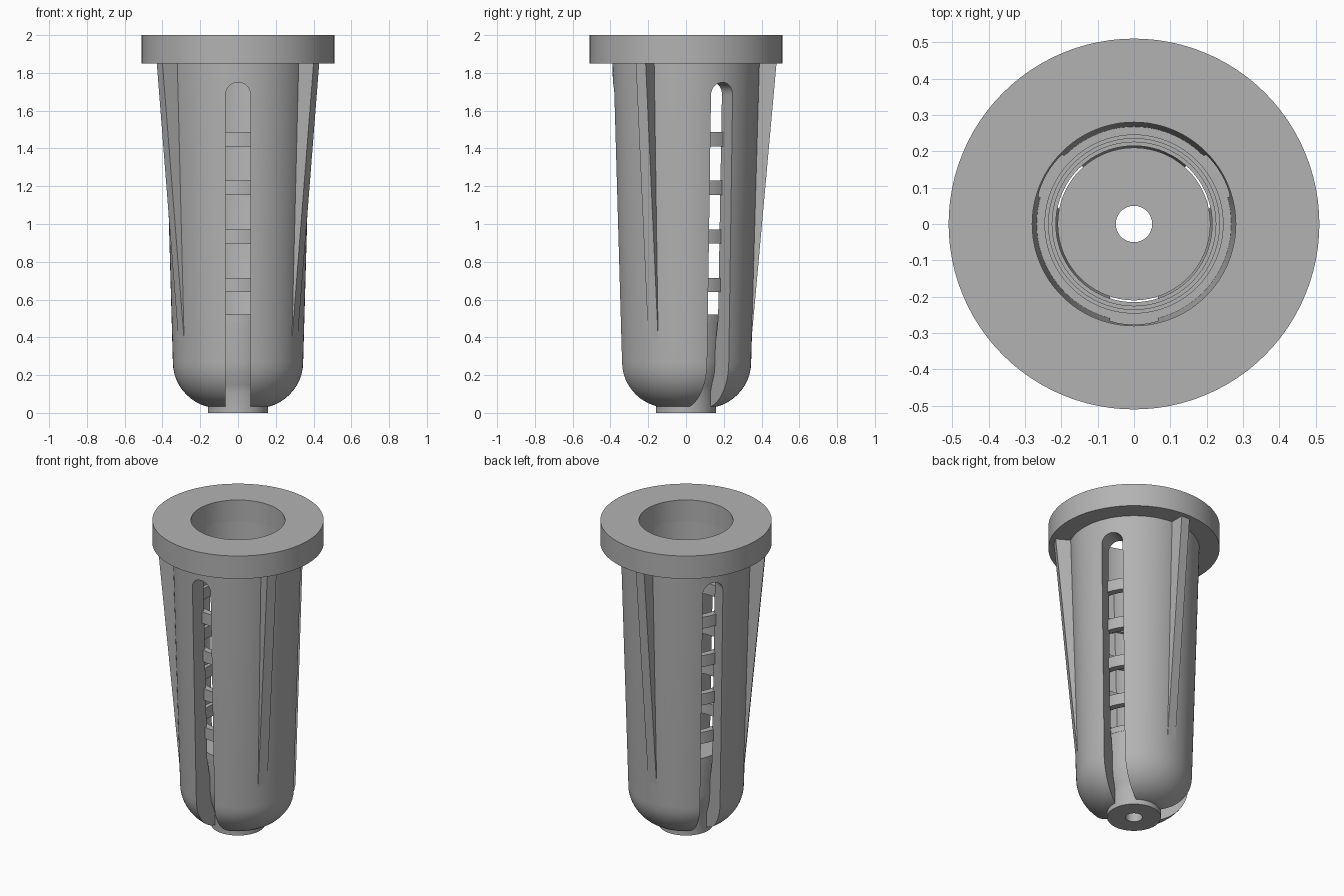
import bpy, bmesh, math
from mathutils import Matrix

if "Cube" in bpy.data.objects:
    bpy.data.objects.remove(bpy.data.objects["Cube"])

mat = bpy.data.materials.new("plain_grey")
mat.use_nodes = True
GREY = (0.45, 0.45, 0.45, 1)
mat.diffuse_color = GREY
mat.node_tree.nodes["Principled BSDF"].inputs["Base Color"].default_value = GREY

SEGMENTS = 96


def add_object(name, bm):
    bmesh.ops.recalc_face_normals(bm, faces=bm.faces)
    mesh = bpy.data.meshes.new(name)
    bm.to_mesh(mesh)
    bm.free()
    mesh.materials.append(mat)
    obj = bpy.data.objects.new(name, mesh)
    bpy.context.collection.objects.link(obj)
    return obj


def activate(obj):
    bpy.ops.object.select_all(action='DESELECT')
    obj.select_set(True)
    bpy.context.view_layer.objects.active = obj


def smooth(obj):
    activate(obj)
    bpy.ops.object.shade_smooth_by_angle(angle=math.radians(30))


def revolve(name, profile):
    """Turn a closed (radius, z) profile around the z axis."""
    bm = bmesh.new()
    rings = []
    for i in range(SEGMENTS):
        a = 2 * math.pi * i / SEGMENTS
        rings.append([bm.verts.new((r * math.cos(a), r * math.sin(a), z)) for r, z in profile])
    n = len(profile)
    for i in range(SEGMENTS):
        here, there = rings[i], rings[(i + 1) % SEGMENTS]
        for j in range(n):
            k = (j + 1) % n
            bm.faces.new((here[j], there[j], there[k], here[k]))
    return add_object(name, bm)


def prism(bm, start, offset, angle):
    """Extrude a list of points by an offset, then turn the solid to an angle."""
    base = bm.faces.new([bm.verts.new(p) for p in start])
    ext = bmesh.ops.extrude_face_region(bm, geom=[base])["geom"]
    moved = [v for v in ext if isinstance(v, bmesh.types.BMVert)]
    bmesh.ops.translate(bm, vec=offset, verts=moved)
    bmesh.ops.rotate(bm, verts=list(base.verts) + moved,
                     matrix=Matrix.Rotation(math.radians(angle), 3, 'Z'))


# Tapered shell with a rounded lower end
arc = [(0.10 + 0.245 * math.cos(t), 0.27 - 0.245 * math.sin(t))
       for t in [math.pi / 2 * i / 12 for i in range(13)]]
shell = revolve("shell", [(0.28, 1.86), (0.39, 1.86)] + arc + [(0.10, 0.2), (0.195, 0.3), (0.235, 0.5)])

# Three round-topped slots cut through the shell
HALF = 0.066
bm = bmesh.new()
outline = [(HALF * math.cos(t), 1.75 - HALF + HALF * math.sin(t))
           for t in [math.pi * i / 16 for i in range(17)]]
outline += [(-HALF, -0.1), (HALF, -0.1)]
for angle in (30, 150, 270):
    prism(bm, [(0.085, y, z) for y, z in outline], (0.5, 0, 0), angle)
cutter = add_object("slot_cutter", bm)
cut = shell.modifiers.new("slots", 'BOOLEAN')
cut.operation = 'DIFFERENCE'
cut.solver = 'EXACT'
cut.object = cutter
activate(shell)
bpy.ops.object.modifier_apply(modifier="slots")
bpy.data.objects.remove(cutter)
smooth(shell)

# Flange with its bore
smooth(revolve("flange", [(0.28, 1.85), (0.51, 1.85), (0.51, 2.0), (0.28, 2.0)]))

# Inner core with cavity floor, tip disc and drain hole
smooth(revolve("core", [(0.05, 0), (0.16, 0), (0.16, 0.11), (0.172, 0.15), (0.195, 0.2),
                        (0.205, 0.27), (0.21, 0.52), (0.05, 0.52)]))
smooth(revolve("floor_collar", [(0.20, 0.48), (0.21, 0.48), (0.21, 0.52), (0.20, 0.52)]))

# Four inner rings, narrowing downward
for i in range(4):
    inner, z = 0.215 + 0.01 * i, 0.64 + 0.257 * i
    smooth(revolve("inner_ring_%d" % (i + 1),
                   [(inner, z), (inner + 0.042, z), (inner + 0.042, z + 0.075), (inner, z + 0.075)]))

# Three tapered outer ribs between the slots
for i, angle in enumerate((90, 210, 330)):
    bm = bmesh.new()
    prism(bm, [(0.3, -0.03, 0.3), (0.339, -0.03, 0.3), (0.48, -0.03, 1.86), (0.3, -0.03, 1.86)],
          (0, 0.06, 0), angle)
    add_object("rib_%d" % (i + 1), bm)
